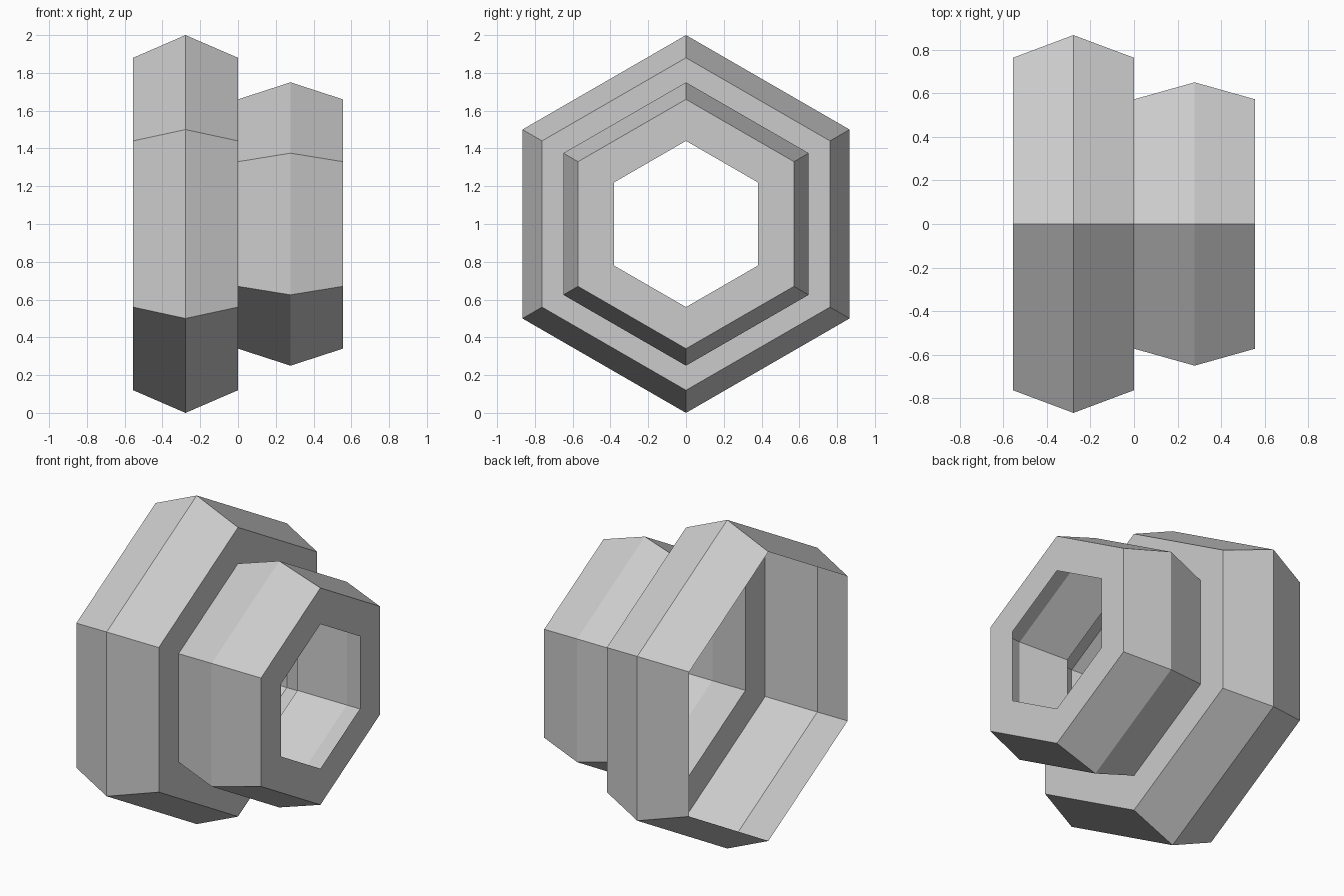
import bpy, bmesh
from math import sin, cos, pi

if "Cube" in bpy.data.objects:
    bpy.data.objects.remove(bpy.data.objects["Cube"])

SIDES = 6
AXIS_Z = 1.0


def lathe(name, profile):
    """Turn an open (x, radius) profile around the x axis as a thin hexagonal shell."""
    bm = bmesh.new()
    rings = []
    for x, r in profile:
        ring = []
        for k in range(SIDES):
            a = 2 * pi * k / SIDES
            ring.append(bm.verts.new((x, r * sin(a), AXIS_Z + r * cos(a))))
        rings.append(ring)
    for a, b in zip(rings, rings[1:]):
        for k in range(SIDES):
            n = (k + 1) % SIDES
            bm.faces.new((a[k], a[n], b[n], b[k]))
    # Point the normals outward
    bm.normal_update()
    f = bm.faces[:][0]
    c = f.calc_center_median()
    if f.normal.y * c.y + f.normal.z * (c.z - AXIS_Z) < 0:
        bmesh.ops.reverse_faces(bm, faces=bm.faces[:])
    mesh = bpy.data.meshes.new(name)
    bm.to_mesh(mesh)
    bm.free()
    obj = bpy.data.objects.new(name, mesh)
    bpy.context.collection.objects.link(obj)
    return obj


# Large open collar with the step face that meets the small collar
lathe("large_collar", [(-0.555, 0.88), (-0.278, 1.0), (0, 0.88), (0, 0.66)])

# Small collar with a flat end face around the hexagonal hole
lathe("small_collar", [(0, 0.66), (0.278, 0.75), (0.555, 0.66), (0.555, 0.44)])
